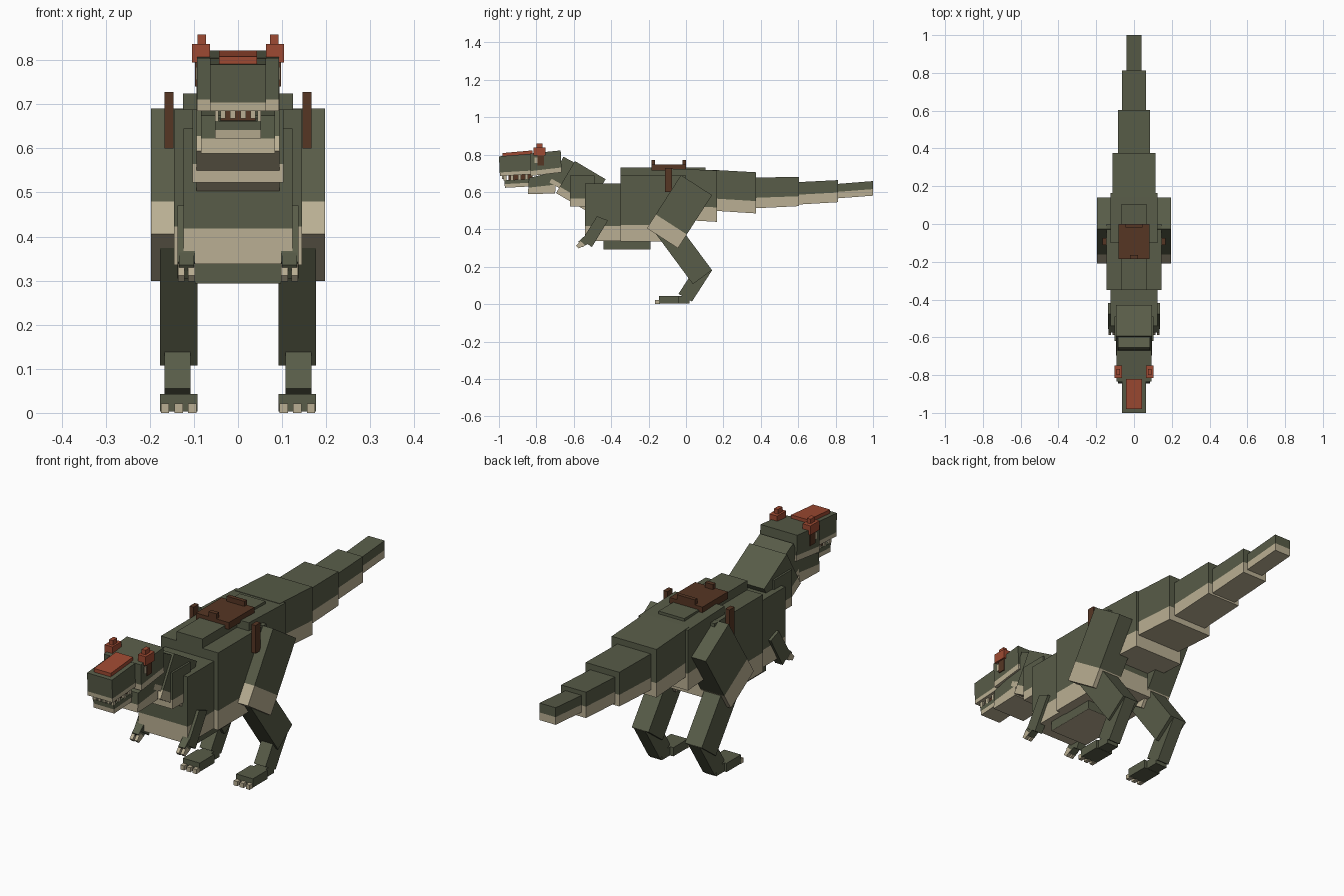
import bpy

cube = bpy.data.objects.get("Cube")
if cube:
    bpy.data.objects.remove(cube, do_unlink=True)


def material(name, srgb):
    lin = [((c / 255 + 0.055) / 1.055) ** 2.4 for c in srgb] + [1.0]
    m = bpy.data.materials.new(name)
    m.use_nodes = True
    m.diffuse_color = lin
    bsdf = next(n for n in m.node_tree.nodes if n.type == 'BSDF_PRINCIPLED')
    bsdf.inputs["Base Color"].default_value = lin
    bsdf.inputs["Roughness"].default_value = 0.9
    return m


GREEN = material("hide_green", (88, 92, 72))
TAN = material("belly_tan", (186, 175, 147))
BROWN = material("leather_brown", (86, 54, 36))
RED = material("crest_red", (158, 74, 50))


def slab(name, quad, x0, x1, split=1.0, top=GREEN, low=TAN):
    """Side outline (front-top, back-top, back-bottom, front-bottom) as (y, z),
    extruded from x0 to x1; the part past `split` takes the lower colour."""
    ft, bt, bb, fb = quad
    levels = [0, 1] if split in (0, 1) else [0, split, 1]
    verts = []
    for t in levels:
        p = [a + (b - a) * t for a, b in zip(ft, fb)]
        q = [a + (b - a) * t for a, b in zip(bt, bb)]
        verts += [(x0, *p), (x1, *p), (x1, *q), (x0, *q)]
    faces, mats = [(0, 1, 2, 3)], [0]
    for k in range(len(levels) - 1):
        for i in range(4):
            j = (i + 1) % 4
            faces.append((4 * k + i, 4 * k + 4 + i, 4 * k + 4 + j, 4 * k + j))
            mats.append(k)
    n = len(verts)
    faces.append((n - 1, n - 2, n - 3, n - 4))
    mats.append(0 if split == 1 else 1)
    me = bpy.data.meshes.new(name)
    me.from_pydata(verts, [], faces)
    me.materials.append(top)
    me.materials.append(low)
    for f, m in zip(me.polygons, mats):
        f.material_index = m
    ob = bpy.data.objects.new(name, me)
    bpy.context.collection.objects.link(ob)
    return ob


def box(name, x, y, z, split=1.0, top=GREEN, low=TAN):
    quad = [(y[0], z[1]), (y[1], z[1]), (y[1], z[0]), (y[0], z[0])]
    return slab(name, quad, x[0], x[1], split, top, low)


def wide(hw):
    return (-hw, hw)


def pair(build, name, x, *args, **kw):
    """Build a part on the left (+x) and its mirror on the right."""
    build("left_" + name, x, *args, **kw)
    build("right_" + name, (-x[1], -x[0]), *args, **kw)


def pair_slab(name, x, quad, *args, **kw):
    pair(lambda n, xx: slab(n, quad, xx[0], xx[1], *args, **kw), name, x)


# Torso
box("body", wide(0.145), (-0.35, 0.0), (0.335, 0.688), 0.75)
box("chest", wide(0.124), (-0.54, -0.34), (0.338, 0.645), 0.74)
box("belly", wide(0.097), (-0.44, -0.19), (0.293, 0.345), 0.98)
box("back_ridge", wide(0.065), (-0.35, 0.105), (0.67, 0.73))
slab("hips", [(-0.1, 0.725), (0.165, 0.715), (0.165, 0.44), (-0.1, 0.455)],
     -0.125, 0.125, 0.72)

# Tail segments, each thinner than the last
tail = [
    (0.113, 0.14, 0.375, 0.718, 0.705, 0.50, 0.485, 0.70),
    (0.085, 0.36, 0.603, 0.677, 0.680, 0.512, 0.524, 0.66),
    (0.063, 0.59, 0.812, 0.652, 0.663, 0.532, 0.545, 0.56),
    (0.041, 0.80, 1.0, 0.642, 0.658, 0.565, 0.58, 0.55),
]
for i, (hw, y0, y1, t0, t1, b0, b1, s) in enumerate(tail):
    slab(f"tail_segment_{i + 1}", [(y0, t0), (y1, t1), (y1, b1), (y0, b0)], -hw, hw, s)

# Neck
box("neck_base", wide(0.103), (-0.62, -0.49), (0.523, 0.688), 0.75)
slab("neck_lower", [(-0.594, 0.765), (-0.43, 0.668), (-0.53, 0.497), (-0.695, 0.594)],
     -0.094, 0.094, 0.80)
slab("neck_upper", [(-0.655, 0.788), (-0.575, 0.745), (-0.65, 0.605), (-0.73, 0.65)],
     -0.084, 0.084, 0.85)

# Head and jaws
slab("head", [(-0.835, 0.805), (-0.67, 0.822), (-0.665, 0.705), (-0.83, 0.685)],
     -0.093, 0.093, 0.78)
slab("snout", [(-1.0, 0.79), (-0.82, 0.805), (-0.82, 0.695), (-0.995, 0.685)],
     -0.063, 0.063, 0.82)
slab("jaw_hinge", [(-0.84, 0.675), (-0.69, 0.71), (-0.70, 0.592), (-0.845, 0.588)],
     -0.084, 0.084, 0.6)
slab("lower_jaw", [(-0.972, 0.662), (-0.82, 0.67), (-0.82, 0.63), (-0.968, 0.622)],
     -0.052, 0.052, 0.5)
box("mouth_lining", wide(0.04), (-0.95, -0.82), (0.66, 0.692), top=BROWN)
for i in range(4):
    y = -0.975 + 0.038 * i
    pair(box, f"side_tooth_{i + 1}", (0.044, 0.052), (y, y + 0.016), (0.662, 0.692), top=TAN)
for i, x in enumerate((0.006, 0.028)):
    pair(box, f"front_tooth_{i + 1}", (x, x + 0.012), (-0.985, -0.973), (0.668, 0.69), top=TAN)
slab("snout_crest", [(-0.98, 0.808), (-0.82, 0.822), (-0.82, 0.795), (-0.98, 0.783)],
     -0.043, 0.043, top=RED)
pair(box, "brow_horn", (0.064, 0.104), (-0.815, -0.75), (0.795, 0.837), top=RED)
pair(box, "brow_horn_tip", (0.073, 0.092), (-0.80, -0.768), (0.835, 0.858), top=RED)
pair(box, "eye", (0.090, 0.097), (-0.795, -0.76), (0.74, 0.80), top=BROWN)
pair(box, "eye_mark", (0.090, 0.095), (-0.81, -0.795), (0.755, 0.785), top=TAN)

# Saddle with pommel, cantle and hanging straps
box("saddle_seat", wide(0.083), (-0.185, 0.0), (0.715, 0.747), top=BROWN)
box("saddle_pommel", wide(0.02), (-0.185, -0.165), (0.74, 0.77), top=BROWN)
box("saddle_cantle", wide(0.045), (-0.018, 0.0), (0.74, 0.77), top=BROWN)
pair(box, "saddle_strap", (0.146, 0.167), (-0.112, -0.075), (0.60, 0.728), top=BROWN)

# Hind legs
pair_slab("thigh", (0.077, 0.197),
          [(-0.027, 0.69), (0.139, 0.583), (-0.043, 0.299), (-0.209, 0.406)], 0.74)
pair_slab("shin", (0.092, 0.177),
          [(-0.16, 0.374), (-0.059, 0.449), (0.139, 0.182), (0.037, 0.107)])
pair_slab("ankle", (0.108, 0.167),
          [(0.05, 0.195), (0.139, 0.18), (0.032, 0.014), (-0.04, 0.055)])
pair(box, "foot", (0.108, 0.167), (-0.09, 0.02), (0.004, 0.043))
pair(box, "toes", (0.092, 0.177), (-0.145, -0.04), (0.003, 0.043))
for i in range(3):
    x = 0.094 + 0.031 * i
    pair(box, f"toe_claw_{i + 1}", (x, x + 0.019), (-0.166, -0.14), (0.0, 0.021), top=TAN)

# Small arms
pair_slab("upper_arm", (0.098, 0.137),
          [(-0.476, 0.47), (-0.417, 0.448), (-0.503, 0.305), (-0.556, 0.342)])
pair_slab("forearm", (0.100, 0.134),
          [(-0.53, 0.375), (-0.50, 0.335), (-0.555, 0.305), (-0.575, 0.335)])
for i, x in enumerate((0.098, 0.121)):
    pair_slab(f"hand_claw_{i + 1}", (x, x + 0.015),
              [(-0.565, 0.338), (-0.54, 0.315), (-0.575, 0.298), (-0.588, 0.312)],
              top=TAN)
